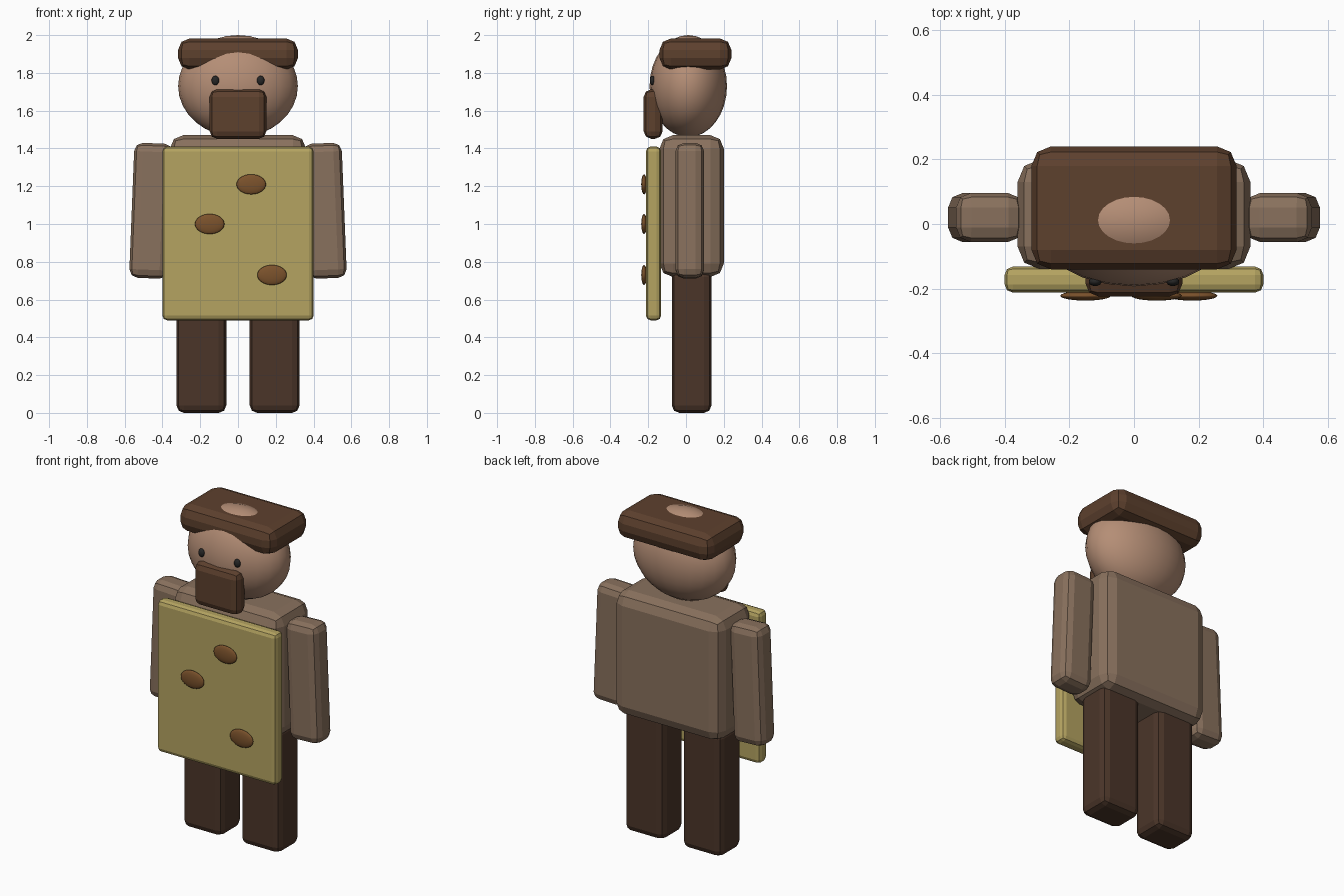
import bpy

if "Cube" in bpy.data.objects:
    bpy.data.objects.remove(bpy.data.objects["Cube"])


def material(name, rgb):
    m = bpy.data.materials.new(name)
    m.diffuse_color = (*rgb, 1)
    m.use_nodes = True
    m.node_tree.nodes["Principled BSDF"].inputs["Base Color"].default_value = m.diffuse_color
    return m


SKIN = material("skin", (0.46, 0.27, 0.18))
SHIRT = material("shirt", (0.25, 0.165, 0.11))
APRON = material("apron", (0.46, 0.37, 0.12))
TROUSER = material("trouser", (0.07, 0.036, 0.022))
HAIR = material("hair", (0.11, 0.052, 0.027))
STAIN = material("stain", (0.2, 0.085, 0.025))
EYE = material("eye", (0.02, 0.02, 0.02))


def box(name, loc, size, bevel, mat, tilt=0):
    """Block with chunky two-step rounded edges."""
    bpy.ops.mesh.primitive_cube_add(size=1, location=loc)
    ob = bpy.context.object
    ob.name = name
    ob.scale = size
    bpy.ops.object.transform_apply(location=False, rotation=False, scale=True)
    ob.rotation_euler.y = tilt
    mod = ob.modifiers.new("rounded_edges", 'BEVEL')
    mod.width = bevel
    mod.segments = 2
    ob.data.materials.append(mat)
    return ob


def ball(name, loc, radii, mat, segments=24, rings=16):
    """Smooth ellipsoid."""
    bpy.ops.mesh.primitive_uv_sphere_add(segments=segments, ring_count=rings,
                                         radius=1, location=loc)
    ob = bpy.context.object
    ob.name = name
    ob.scale = radii
    bpy.ops.object.transform_apply(location=False, rotation=False, scale=True)
    bpy.ops.object.shade_smooth()
    ob.data.materials.append(mat)
    return ob


# Body
box("torso", (0, 0.03, 1.095), (0.72, 0.34, 0.75), 0.07, SHIRT)
box("apron", (0, -0.172, 0.95), (0.80, 0.08, 0.92), 0.025, APRON)

# Paired limbs and eyes
for side, s in (("left", -1), ("right", 1)):
    box(side + "_leg", (s * 0.194, 0.03, 0.38), (0.264, 0.21, 0.76), 0.04, TROUSER)
    box(side + "_arm", (s * 0.46, 0.02, 1.07), (0.205, 0.152, 0.715), 0.045, SHIRT,
        tilt=-s * 0.04)
    ball(side + "_eye", (s * 0.12, -0.178, 1.76), (0.02, 0.014, 0.025), EYE, 16, 8)

# Head, beard and hair
ball("head", (0, 0.012, 1.73), (0.317, 0.205, 0.27), SKIN)
box("beard", (0, -0.174, 1.582), (0.30, 0.10, 0.262), 0.04, HAIR)
box("hair", (0, 0.05, 1.90), (0.634, 0.38, 0.164), 0.06, HAIR)

# Stains on the apron
for i, (x, z) in enumerate(((0.07, 1.21), (-0.15, 1.0), (0.18, 0.73))):
    ball(f"stain_{i + 1}", (x, -0.222, z), (0.078, 0.015, 0.053), STAIN)
